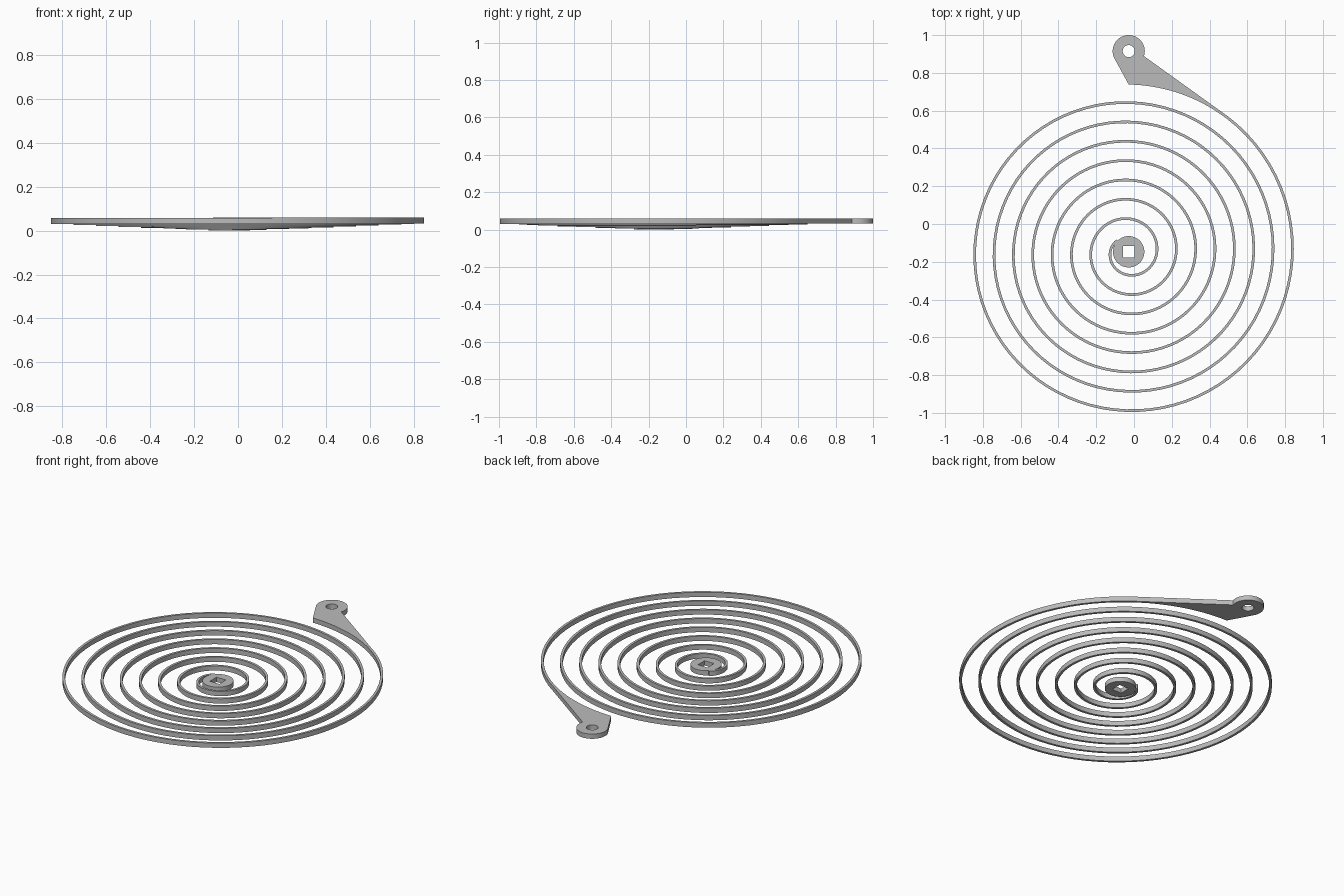
import bpy, bmesh
from math import sin, cos, pi, radians

cube = bpy.data.objects.get("Cube")
if cube:
    bpy.data.objects.remove(cube)

HUB_X, HUB_Y = -0.028, -0.147
THICK, HEIGHT, RISE = 0.014, 0.028, 0.032
START, END = 135, 2938          # winding angles in degrees
EYE_X, EYE_Y, EYE_R = -0.028, 0.915, 0.085

steel = bpy.data.materials.new("grey_steel")
steel.use_nodes = True
grey = (0.5, 0.5, 0.5, 1)
steel.diffuse_color = grey
steel.node_tree.nodes["Principled BSDF"].inputs["Base Color"].default_value = grey


def finish(obj):
    bpy.ops.object.select_all(action="DESELECT")
    obj.select_set(True)
    bpy.context.view_layer.objects.active = obj
    if obj.type == "CURVE":
        bpy.ops.object.convert(target="MESH")
    bpy.ops.object.shade_smooth_by_angle(angle=radians(30))


def circle(cx, cy, r, a0=0, a1=360, steps=64):
    n = steps if a1 - a0 == 360 else steps + 1
    return [(cx + r * cos(radians(a0 + (a1 - a0) * i / steps)),
             cy + r * sin(radians(a0 + (a1 - a0) * i / steps))) for i in range(n)]


def plate(name, outlines, z):
    """Flat plate; outlines after the first become holes."""
    curve = bpy.data.curves.new(name, "CURVE")
    curve.dimensions = "2D"
    curve.fill_mode = "BOTH"
    curve.extrude = HEIGHT / 2
    for pts in outlines:
        spline = curve.splines.new("POLY")
        spline.points.add(len(pts) - 1)
        for p, (x, y) in zip(spline.points, pts):
            p.co = (x, y, 0, 1)
        spline.use_cyclic_u = True
    curve.materials.append(steel)
    obj = bpy.data.objects.new(name, curve)
    obj.location.z = z + HEIGHT / 2
    bpy.context.collection.objects.link(obj)
    finish(obj)


def spiral(deg, inset=0):
    r = 0.105 + 0.1025 * (deg - 180) / 360 - inset
    return HUB_X + r * cos(radians(deg)), HUB_Y + r * sin(radians(deg))


# Coil: a rectangular strip winding outward and slowly rising
bm = bmesh.new()
rings = []
steps = 640
for i in range(steps + 1):
    t = i / steps
    deg = START + (END - START) * t
    z = RISE * t
    rings.append([bm.verts.new((*spiral(deg, inset), z + h)) for inset, h in
                  ((0, 0), (0, HEIGHT), (THICK, HEIGHT), (THICK, 0))])
for a, b in zip(rings, rings[1:]):
    for k in range(4):
        m = (k + 1) % 4
        bm.faces.new((a[k], b[k], b[m], a[m]))
bm.faces.new(rings[0])
bm.faces.new(rings[-1][::-1])
bmesh.ops.recalc_face_normals(bm, faces=bm.faces)
mesh = bpy.data.meshes.new("spiral_coil")
bm.to_mesh(mesh)
bm.free()
mesh.materials.append(steel)
coil = bpy.data.objects.new("spiral_coil", mesh)
bpy.context.collection.objects.link(coil)
finish(coil)

# Hub: a disc with a square hole
s = 0.031
square = [(HUB_X + sx * s, HUB_Y + sy * s) for sx, sy in ((-1, -1), (1, -1), (1, 1), (-1, 1))]
plate("hub", [circle(HUB_X, HUB_Y, 0.083), square], 0)

# Arm: tapers from the coil's end into a drilled round eye
inner_edge = [spiral(END + (2970 - END) * i / 16, THICK) for i in range(17)]
eye = circle(EYE_X, EYE_Y, EYE_R, -18, 205, 48)
arm = [spiral(END)] + eye + inner_edge[::-1]
plate("end_arm", [arm, circle(EYE_X, EYE_Y, 0.032, steps=32)], RISE)
